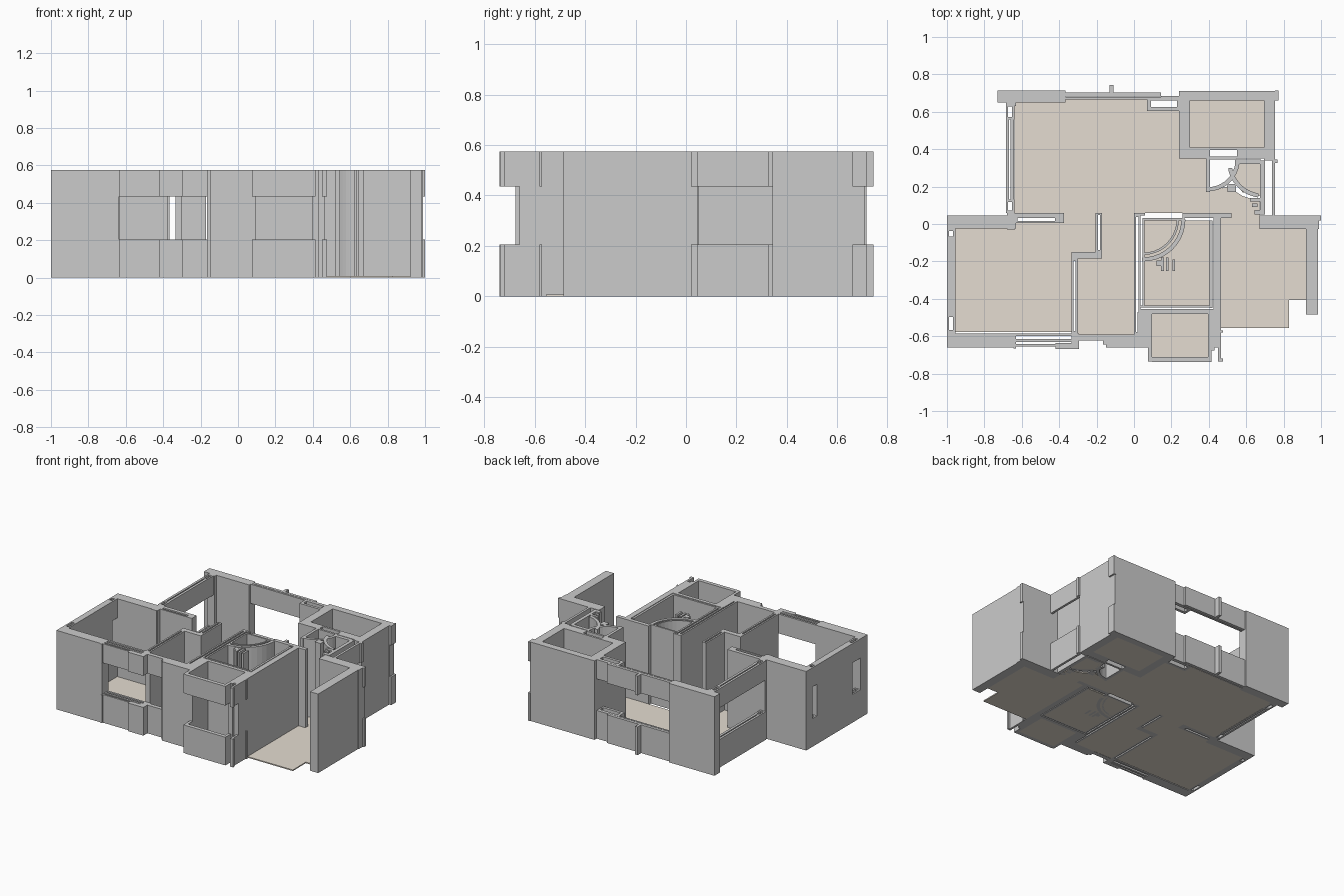
import bpy, bmesh, math

H, SILL, HEAD = 0.575, 0.205, 0.435
FULL = [(0, H)]
WINDOW = [(0, SILL), (HEAD, H)]


def finish(bm, name, mat=None):
    bmesh.ops.recalc_face_normals(bm, faces=bm.faces)
    me = bpy.data.meshes.new(name)
    bm.to_mesh(me)
    bm.free()
    ob = bpy.data.objects.new(name, me)
    bpy.context.collection.objects.link(ob)
    if mat:
        me.materials.append(mat)
    return ob


def prism(bm, pts, z0, z1):
    lo = [bm.verts.new((x, y, z0)) for x, y in pts]
    hi = [bm.verts.new((x, y, z1)) for x, y in pts]
    bm.faces.new(lo)
    bm.faces.new(hi)
    n = len(pts)
    for i in range(n):
        j = (i + 1) % n
        bm.faces.new((lo[i], lo[j], hi[j], hi[i]))


def walls(name, rects, levels=FULL):
    """Rectangles are (x0, x1, y0, y1), raised over each z range."""
    bm = bmesh.new()
    for x0, x1, y0, y1 in rects:
        for z0, z1 in levels:
            prism(bm, [(x0, y0), (x1, y0), (x1, y1), (x0, y1)], z0, z1)
    return finish(bm, name)


def cavity(x0, x1, y0, y1, t=0.012):
    """Four strips around a hollow wall core."""
    return [(x0, x0 + t, y0, y1), (x1 - t, x1, y0, y1),
            (x0 + t, x1 - t, y0, y0 + t), (x0 + t, x1 - t, y1 - t, y1)]


def arc_wall(name, cx, cy, r, a0, a1, t=0.022, n=10):
    ang = [math.radians(a0 + (a1 - a0) * i / n) for i in range(n + 1)]
    pts = [(cx + r * math.cos(a), cy + r * math.sin(a)) for a in ang]
    pts += [(cx + (r - t) * math.cos(a), cy + (r - t) * math.sin(a)) for a in reversed(ang)]
    bm = bmesh.new()
    prism(bm, pts, 0, H)
    return finish(bm, name)


beige = bpy.data.materials.new("floor_beige")
beige.diffuse_color = (0.78, 0.72, 0.64, 1)


def floor(name, pts):
    bm = bmesh.new()
    prism(bm, pts, 0, 0.008)
    return finish(bm, name, beige)


# Left room: outer walls with two slim slotted windows
walls("left_room_walls", [
    (-1, -0.955, -0.485, -0.08), (-1, -0.955, -0.66, -0.58),
    (-1, -0.63, -0.025, 0.045), (-0.955, -0.635, -0.66, -0.585),
    (-0.68, -0.635, -0.03, 0.06)])
walls("left_slim_windows",
      cavity(-1, -0.955, -0.58, -0.485) + cavity(-1, -0.955, -0.08, -0.025), WINDOW)
walls("left_partition", cavity(-0.635, -0.41, 0.005, 0.045)
      + [(-0.635, -0.375, 0.04, 0.06), (-0.415, -0.375, 0.005, 0.06)])

# Front wide window below the left room
walls("front_window", [
    (-0.635, -0.33, -0.6, -0.585), (-0.635, -0.33, -0.63, -0.615),
    (-0.635, -0.42, -0.655, -0.642), (-0.42, -0.295, -0.668, -0.635),
    (-0.335, -0.295, -0.635, -0.585), (-0.295, -0.15, -0.622, -0.592),
    (-0.645, -0.63, -0.665, -0.585)], WINDOW)
walls("front_pier", [(-0.15, 0.09, -0.66, -0.59), (-0.165, -0.15, -0.645, -0.605)])

# Stepped partition between the left room and corridor
walls("stepped_partition", cavity(-0.335, -0.3, -0.585, -0.185)
      + [(-0.335, -0.17, -0.185, -0.15)] + cavity(-0.205, -0.17, -0.15, 0.06))

# Large room: back and left walls
walls("back_left_corner", [(-0.73, -0.365, 0.65, 0.715), (-0.685, -0.63, 0.63, 0.66)])
walls("large_room_left_window", cavity(-0.685, -0.64, 0.56, 0.64)
      + cavity(-0.685, -0.64, 0.06, 0.13)
      + [(-0.685, -0.668, 0.13, 0.56), (-0.66, -0.642, 0.13, 0.56)], WINDOW)
walls("large_room_back_window", [
    (-0.365, 0.145, 0.682, 0.702), (-0.365, 0.08, 0.665, 0.678),
    (-0.13, -0.11, 0.7, 0.742), (0.145, 0.24, 0.668, 0.685)]
    + cavity(0.07, 0.25, 0.605, 0.68, 0.02), WINDOW)

# Back right room
walls("back_right_room", [
    (0.24, 0.3, 0.35, 0.71), (0.3, 0.76, 0.66, 0.71), (0.695, 0.755, 0.34, 0.66),
    (0.3, 0.405, 0.35, 0.41), (0.55, 0.695, 0.35, 0.41), (0.405, 0.55, 0.395, 0.41),
    (0.385, 0.55, 0.345, 0.36)])
walls("corner_trim", [(0.755, 0.772, 0.66, 0.715), (0.755, 0.768, 0.325, 0.345),
                      (0.985, 1.0, 0.02, 0.045)], WINDOW)

# Wash closet with its curved partitions and right window
walls("closet_left_wall", [(0.385, 0.405, 0.17, 0.35)])
arc_wall("closet_arc", 0.395, 0.345, 0.17, -90, 0)
arc_wall("closet_outer_arc", 0.69, 0.33, 0.19, 190, 262)
walls("closet_posts", [
    (0.675, 0.7, 0.05, 0.34), (0.62, 0.68, 0.12, 0.14), (0.63, 0.66, 0.09, 0.11),
    (0.645, 0.68, 0.05, 0.075), (0.5, 0.545, 0.17, 0.215), (0.54, 0.68, 0.32, 0.345)])
walls("closet_window", [(0.738, 0.755, 0.045, 0.345)], WINDOW)

# Right entrance walls
walls("entrance_walls", [(0.67, 0.99, -0.028, 0.045), (0.92, 0.985, -0.485, -0.028)])

# Middle room with door swing and posts
walls("middle_room_walls", [
    (0.0, 0.06, 0.045, 0.06), (0.045, 0.27, 0.02, 0.032), (0.045, 0.057, -0.435, 0.02),
    (0.26, 0.52, 0.032, 0.06), (0.405, 0.42, -0.45, 0.02), (0.425, 0.465, -0.66, 0.035),
    (0.03, 0.41, -0.447, -0.435), (0.03, 0.42, -0.48, -0.455)]
    + cavity(0.0, 0.035, -0.59, 0.05))
arc_wall("door_swing", 0.05, 0.025, 0.225, -92, 0)
arc_wall("door_swing_inner", 0.05, 0.025, 0.19, -88, 0, 0.012)
walls("middle_posts", [(0.12, 0.15, -0.225, -0.195), (0.145, 0.16, -0.25, -0.18),
                       (0.17, 0.185, -0.25, -0.18), (0.205, 0.22, -0.25, -0.19)])

# Small front room
walls("small_room_walls", [(0.02, 0.095, -0.66, -0.47), (0.395, 0.43, -0.675, -0.455)])
walls("small_room_window", [
    (0.075, 0.095, -0.735, -0.65), (0.095, 0.41, -0.738, -0.71),
    (0.395, 0.415, -0.738, -0.67), (0.45, 0.465, -0.735, -0.66),
    (0.455, 0.475, -0.735, -0.72), (0.465, 0.475, -0.58, -0.57)], WINDOW)

# Floors
floor("main_floor", [
    (-0.64, 0.665), (0.07, 0.68), (0.07, 0.605), (0.24, 0.605), (0.24, 0.35), (0.385, 0.35),
    (0.385, 0.17), (0.5, 0.2), (0.58, 0.15), (0.67, 0.12), (0.67, -0.028), (0.92, -0.028),
    (0.92, -0.405), (0.83, -0.405), (0.83, -0.555), (0.465, -0.555), (0.465, 0.035),
    (0.52, 0.035), (0.52, 0.06), (0.0, 0.06), (0.0, -0.59), (-0.3, -0.59), (-0.3, -0.185),
    (-0.17, -0.185), (-0.17, 0.06), (-0.205, 0.06), (-0.205, -0.15), (-0.335, -0.15),
    (-0.335, -0.578), (-0.955, -0.578), (-0.955, -0.025), (-0.635, -0.025),
    (-0.635, 0.005), (-0.375, 0.005), (-0.375, 0.06), (-0.64, 0.06)])
for name, (x0, x1, y0, y1) in {
        "middle_room_floor": (0.057, 0.405, -0.435, 0.02),
        "small_room_floor": (0.095, 0.395, -0.71, -0.48),
        "back_right_floor": (0.3, 0.695, 0.41, 0.66)}.items():
    floor(name, [(x0, y0), (x1, y0), (x1, y1), (x0, y1)])
floor("closet_floor", [(0.55, 0.33), (0.53, 0.24), (0.58, 0.17), (0.675, 0.15), (0.675, 0.33)])
